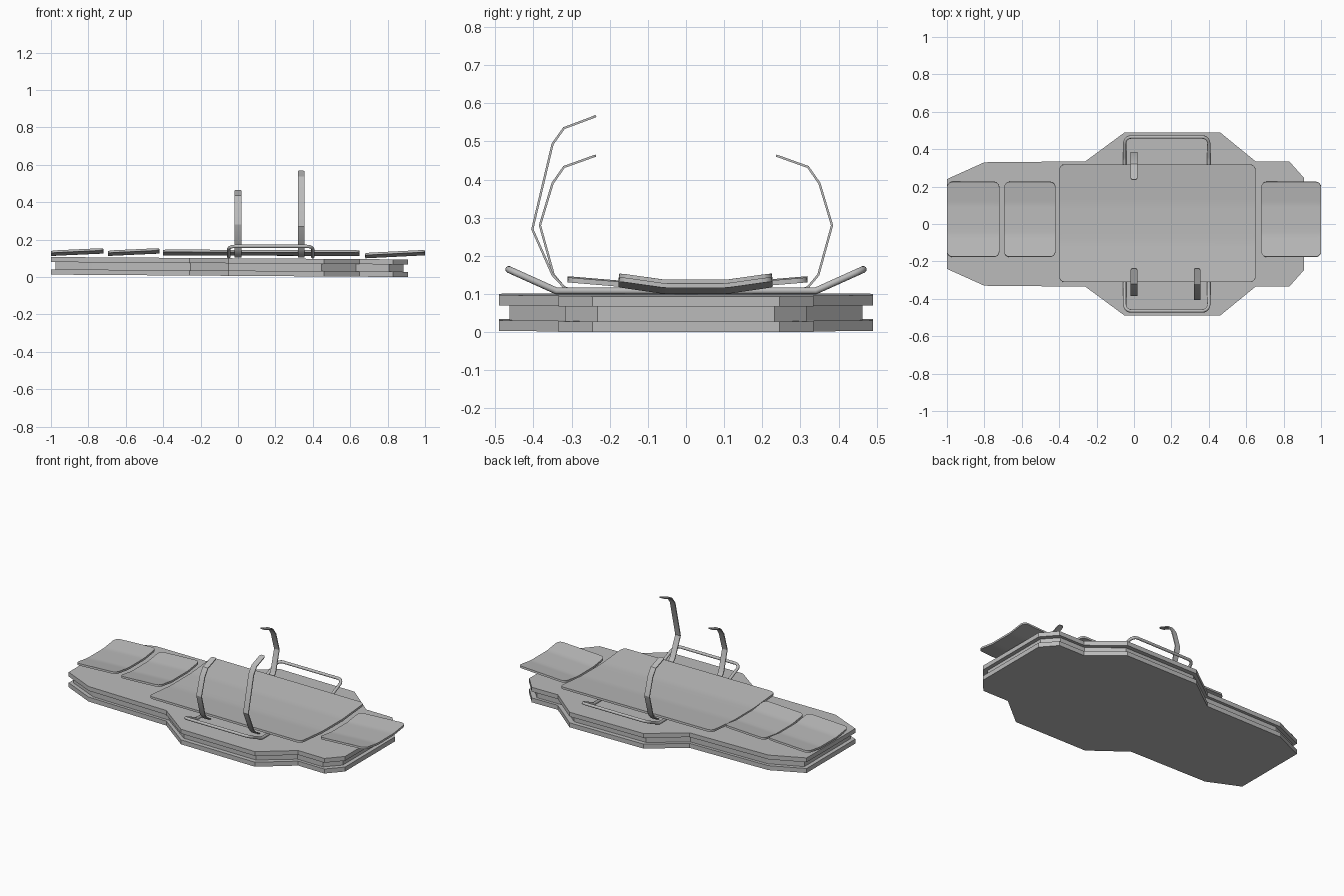
import bpy, bmesh, math

cube = bpy.data.objects.get("Cube")
if cube:
    bpy.data.objects.remove(cube, do_unlink=True)

grey = bpy.data.materials.new("plain grey")
grey.use_nodes = True
colour = (0.5, 0.5, 0.5, 1)
grey.diffuse_color = colour
grey.node_tree.nodes["Principled BSDF"].inputs["Base Color"].default_value = colour


def finish(name, bm, thickness=0, offset=-1, smooth=True):
    """Turn a bmesh into a named object, with optional thickness."""
    bmesh.ops.recalc_face_normals(bm, faces=bm.faces)
    if thickness and sum(f.normal.z for f in bm.faces) < 0:
        bmesh.ops.reverse_faces(bm, faces=bm.faces)
    mesh = bpy.data.meshes.new(name)
    bm.to_mesh(mesh)
    bm.free()
    mesh.materials.append(grey)
    ob = bpy.data.objects.new(name, mesh)
    bpy.context.collection.objects.link(ob)
    bpy.ops.object.select_all(action="DESELECT")
    ob.select_set(True)
    bpy.context.view_layer.objects.active = ob
    if thickness:
        mod = ob.modifiers.new("thickness", "SOLIDIFY")
        mod.thickness, mod.offset = thickness, offset
        bpy.ops.object.modifier_apply(modifier=mod.name)
    if smooth:
        bpy.ops.object.shade_smooth_by_angle(angle=math.radians(30))
    return ob


# Base: three stacked boards, the middle one recessed, all leaning slightly
half_outline = [(-1, .24), (-.8, .33), (-.26, .335), (-.05, .49),
                (.46, .49), (.65, .335), (.83, .335), (.91, .245)]
outline = half_outline + [(x, -y) for x, y in reversed(half_outline)]


def board(name, low, high, sx=1, sy=1):
    bm = bmesh.new()
    rings = []
    for z in (low, high):
        ring = []
        for x, y in outline:
            px = -.045 + (x + .045) * sx
            ring.append(bm.verts.new((px, y * sy, z + .0068 * (.91 - px))))
        rings.append(ring)
        bm.faces.new(ring)
    for i in range(len(outline)):
        j = (i + 1) % len(outline)
        bm.faces.new((rings[0][i], rings[0][j], rings[1][j], rings[1][i]))
    finish(name, bm, smooth=False)


board("lower_board", 0, .028)
board("middle_board", .028, .067, .974, .945)
board("upper_board", .067, .094)


# Cushions: thin dished plates with rounded corners
def cushion(name, x0, x1, y0, y1, z, rise, flat, tilt, thick, radius=.03):
    bm = bmesh.new()
    cx, cy, half = (x0 + x1) / 2, (y0 + y1) / 2, (y1 - y0) / 2
    steps = [math.pi / 2 * i / 5 for i in range(6)]
    columns = [(x0 + radius * (1 - math.cos(a)), half - radius * (1 - math.sin(a)))
               for a in steps]
    columns += [(2 * cx - x, h) for x, h in reversed(columns)]
    rows = 24
    grid = []
    for x, h in columns:
        line = []
        for i in range(rows + 1):
            y = h * (2 * i / rows - 1)
            lift = max(0, abs(y) - flat) / (half - flat)
            line.append(bm.verts.new((x, cy + y, z + rise * lift + tilt * (x - cx))))
        grid.append(line)
    for a, b in zip(grid, grid[1:]):
        for i in range(rows):
            bm.faces.new((a[i], b[i], b[i + 1], a[i + 1]))
    finish(name, bm, thick)


cushion("main_cushion", -.4, .65, -.31, .318, .127, .018, .1, -.003, .013)
for name, x0, x1, z, tilt in (("end_cushion", -1, -.72, .131, .046),
                              ("inner_cushion", -.695, -.42, .131, .046),
                              ("head_cushion", .68, 1, .12, .05)):
    cushion(name, x0, x1, -.175, .225, z, .017, .08, tilt, .012)


# Side rails: one tubular loop under the main cushion, bent up at both sides
def rail_loop():
    hx, hy, r, cx = .225, .465, .035, .175
    corner = [(hx, 0), (hx, .34), (hx, .36)]
    for i in range(6):
        a = math.pi / 2 * i / 5
        corner.append((hx - r + r * math.cos(a), hy - r + r * math.sin(a)))
    right = [(x, -y) for x, y in reversed(corner[1:])] + corner
    path = right + [(-x, -y) for x, y in right]
    curve = bpy.data.curves.new("side_rails", "CURVE")
    curve.dimensions = "3D"
    curve.bevel_depth = .009
    curve.bevel_resolution = 3
    spline = curve.splines.new("POLY")
    spline.points.add(len(path) - 1)
    spline.use_cyclic_u = True
    for p, (x, y) in zip(spline.points, path):
        p.co = (cx + x, y, .108 + max(0, abs(y) - .34) * .45, 1)
    curve.materials.append(grey)
    ob = bpy.data.objects.new("side_rails", curve)
    bpy.context.collection.objects.link(ob)
    bpy.ops.object.select_all(action="DESELECT")
    ob.select_set(True)
    bpy.context.view_layer.objects.active = ob
    bpy.ops.object.convert(target="MESH")
    bpy.ops.object.shade_smooth_by_angle(angle=math.radians(40))


rail_loop()


# Straps: flat bent strips that hook over the cushion
def strap(name, x, side, profile):
    bm = bmesh.new()
    last = len(profile) - 1
    rows = []
    for i, (y, z) in enumerate(profile):
        w = .011 if i == last else .0175
        rows.append([bm.verts.new((x + s * w, side * y, z)) for s in (-1, 1)])
    for a, b in zip(rows, rows[1:]):
        bm.faces.new((a[0], a[1], b[1], b[0]))
    finish(name, bm, .006, 0)


short = [(.29, .106), (.32, .118), (.347, .15), (.383, .28), (.35, .39),
         (.32, .433), (.245, .46), (.236, .463)]
tall = [(.29, .106), (.32, .118), (.35, .15), (.403, .27), (.35, .493),
        (.32, .535), (.245, .563), (.236, .567)]
strap("front_short_strap", 0, -1, short)
strap("back_short_strap", 0, 1, short)
strap("front_tall_strap", .337, -1, tall)
